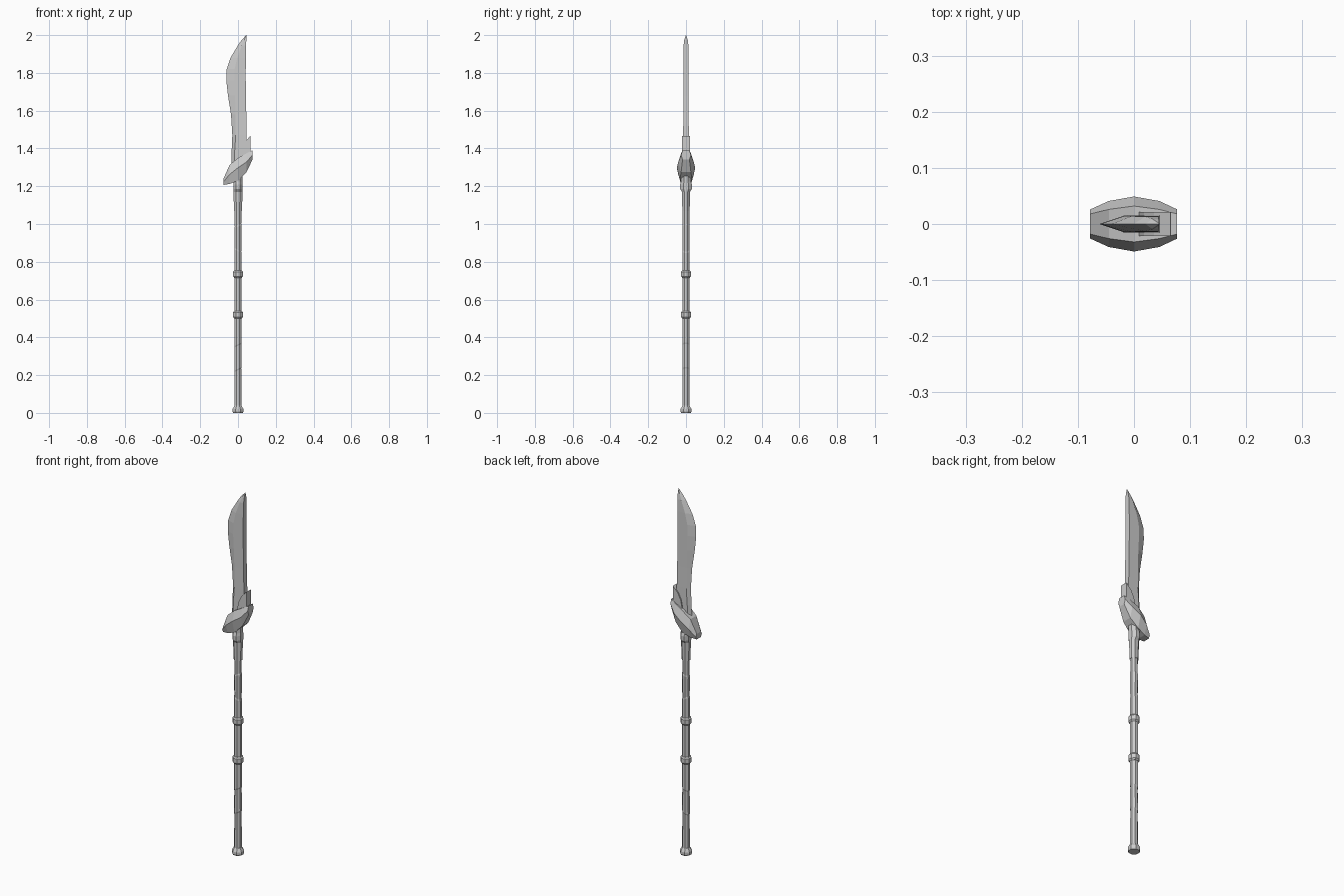
import bpy, bmesh, math


def loft(name, rings):
    """Skin equal-length rings of points, cap both ends, flat shading."""
    bm = bmesh.new()
    vs = [[bm.verts.new(p) for p in r] for r in rings]
    n = len(vs[0])
    for a, b in zip(vs, vs[1:]):
        for i in range(n):
            j = (i + 1) % n
            bm.faces.new((a[i], a[j], b[j], b[i]))
    bm.faces.new(vs[0][::-1])
    bm.faces.new(vs[-1])
    bmesh.ops.recalc_face_normals(bm, faces=bm.faces)
    me = bpy.data.meshes.new(name)
    bm.to_mesh(me)
    bm.free()
    ob = bpy.data.objects.new(name, me)
    bpy.context.collection.objects.link(ob)
    return ob


def octagon(z, rx, ry=None, slope=0.0):
    """Octagonal ring, flats facing the axes; rx, ry are distances to the flats."""
    ry = ry or rx
    k = 1 / math.cos(math.pi / 8)
    pts = []
    for i in range(8):
        a = math.pi / 8 + i * math.pi / 4
        x, y = rx * k * math.cos(a), ry * k * math.sin(a)
        pts.append((x, y, z + slope * x))
    return pts


# Shaft with slanted wrap steps
rings = [octagon(0.02, 0.0185)]
for z, slope in ((0.23, 0.5), (0.36, 0.5), (0.86, -0.5), (0.99, 0.4)):
    up = 1 if z > 0.6 else -1
    lo, hi = (0.0195, 0.0172) if up > 0 else (0.0172, 0.0195)
    rings += [octagon(z - 0.004, lo, slope=slope), octagon(z + 0.004, hi, slope=slope)]
rings.append(octagon(1.24, 0.0185))
loft("shaft", rings)

# Grip bands
for i, z in enumerate((0.52, 0.735)):
    loft(f"band_{i + 1}", [octagon(z + dz, r) for dz, r in
         ((-0.02, 0.02), (-0.012, 0.026), (0.012, 0.026), (0.02, 0.02))])

# Pommel
loft("pommel", [octagon(z, r) for z, r in
     ((0, 0.026), (0.007, 0.029), (0.02, 0.029), (0.038, 0.019))])

# Socket sleeve under the guard, with a raised ring front and back
loft("socket", [octagon(z, x, y) for z, x, y in
     ((1.07, 0.021, 0.0195), (1.17, 0.024, 0.021), (1.185, 0.024, 0.031),
      (1.21, 0.024, 0.031), (1.225, 0.024, 0.026), (1.27, 0.024, 0.026))])

# Slanted guard: x, outer half width, inner half width, bottom z, middle z, top z
guard = ((-0.078, 0.026, 0.018, 1.207, 1.222, 1.237),
         (-0.045, 0.041, 0.026, 1.212, 1.262, 1.312),
         (0.0, 0.049, 0.032, 1.230, 1.298, 1.350),
         (0.045, 0.041, 0.026, 1.274, 1.328, 1.374),
         (0.077, 0.026, 0.018, 1.342, 1.366, 1.390))
loft("guard", [[(x, -wi, b), (x, -wo, m), (x, -wi, t), (x, wi, t), (x, wo, m), (x, wi, b)]
               for x, wo, wi, b, m, t in guard])

# Horn behind the blade spine
profile = ((0.0, 1.31), (0.066, 1.34), (0.065, 1.465), (0.036, 1.435), (0.018, 1.40), (0.010, 1.36))
loft("spine_horn", [[(x, y, z) for x, z in profile] for y in (-0.021, 0.021)])

# Blade: z, cutting edge x, bevel x, spine x, half thickness
blade = ((1.31, -0.036, -0.020, 0.045, 0.015),
         (1.38, -0.034, -0.018, 0.047, 0.015),
         (1.47, -0.030, -0.012, 0.046, 0.015),
         (1.58, -0.037, -0.012, 0.044, 0.014),
         (1.68, -0.053, -0.016, 0.042, 0.014),
         (1.76, -0.062, -0.020, 0.041, 0.014),
         (1.82, -0.060, -0.018, 0.041, 0.014),
         (1.88, -0.040, -0.004, 0.042, 0.014),
         (1.945, -0.001, 0.020, 0.043, 0.013),
         (1.975, 0.020, 0.033, 0.044, 0.009),
         (2.0, 0.044, 0.0445, 0.045, 0.001))
loft("blade", [[(e, 0, z), (b, -t, z), (s, -t, z), (s, t, z), (b, t, z)]
               for z, e, b, s, t in blade])
